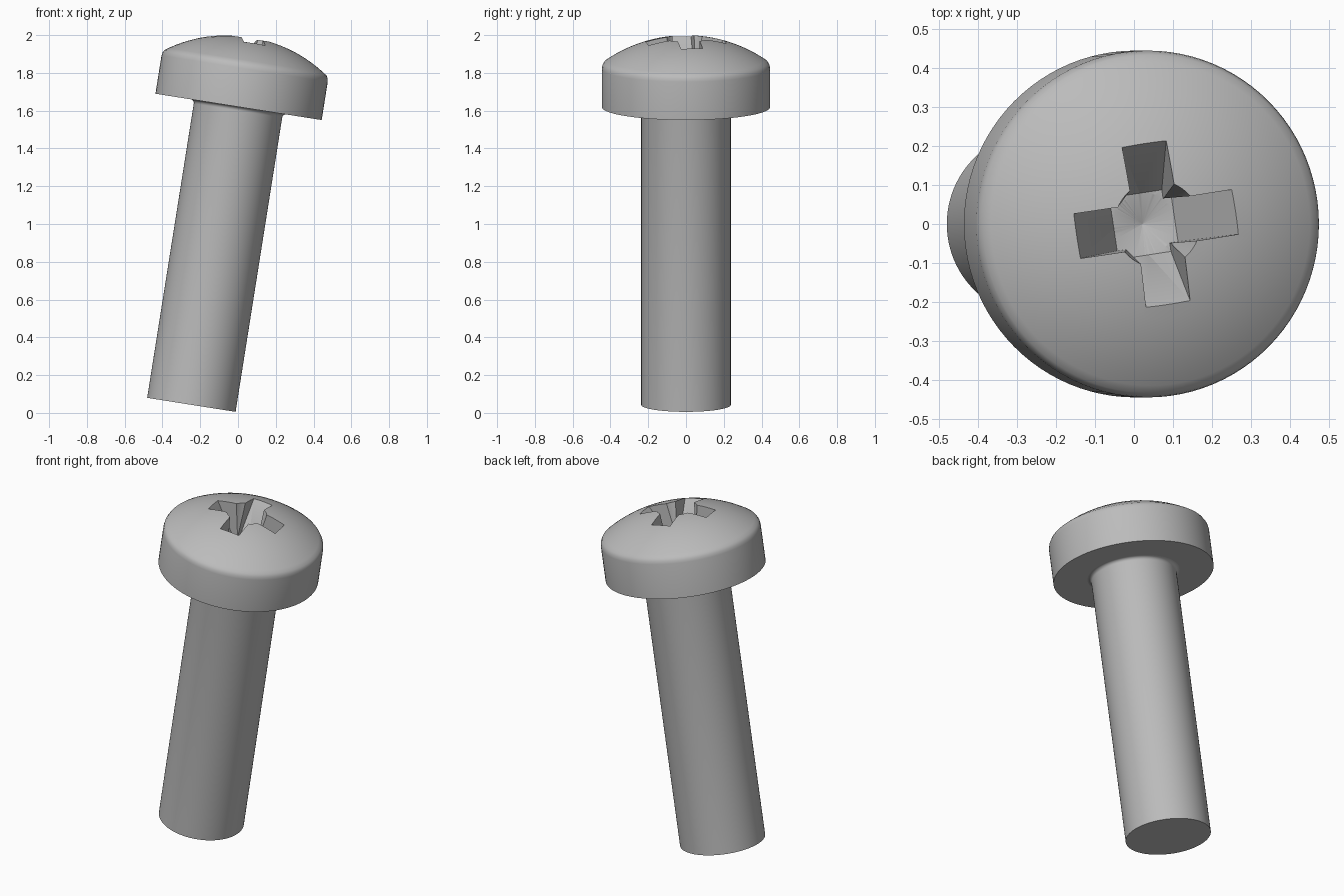
import bpy, bmesh, math
from mathutils import Matrix

cube = bpy.data.objects.get("Cube")
if cube:
    bpy.data.objects.remove(cube, do_unlink=True)

STEPS = 96
HEAD_R, SHANK_R, SHANK_LEN = 0.4455, 0.237, 1.597
DOME_R, DOME_TOP = 0.752, 0.375

# The whole screw leans; local z = 0 is the underside of the head
lean = Matrix.Translation((0.003, 0, 1.62)) @ Matrix.Rotation(math.radians(9), 4, 'Y')
twist = Matrix.Rotation(math.radians(8.6), 4, 'Z')

steel = bpy.data.materials.new("grey steel")
steel.use_nodes = True
steel.diffuse_color = (0.5, 0.5, 0.5, 1)
steel.node_tree.nodes["Principled BSDF"].inputs["Base Color"].default_value = (0.5, 0.5, 0.5, 1)


def make_object(name, bm, matrix):
    bmesh.ops.recalc_face_normals(bm, faces=bm.faces)
    mesh = bpy.data.meshes.new(name)
    bm.to_mesh(mesh)
    bm.free()
    mesh.materials.append(steel)
    obj = bpy.data.objects.new(name, mesh)
    obj.matrix_world = matrix
    bpy.context.collection.objects.link(obj)
    return obj


def lathe(name, profile, matrix=lean):
    """Spin (radius, height) points around z; both ends lie on the axis."""
    bm = bmesh.new()
    verts = [bm.verts.new((r, 0, h)) for r, h in profile]
    edges = [bm.edges.new(pair) for pair in zip(verts, verts[1:])]
    bmesh.ops.spin(bm, geom=verts + edges, axis=(0, 0, 1), cent=(0, 0, 0),
                   angle=math.tau, steps=STEPS, use_merge=True)
    bmesh.ops.remove_doubles(bm, verts=bm.verts, dist=1e-5)
    return make_object(name, bm, matrix)


def slot(name, angle):
    """Bar with sloping ends, used to cut two opposite recess arms."""
    bm = bmesh.new()
    bmesh.ops.create_cube(bm, size=2)
    for v in bm.verts:
        top = v.co.z > 0
        v.co.x *= 0.245 if top else 0.08
        v.co.y *= 0.058
        v.co.z = 0.4 if top else 0.15
    return make_object(name, bm, lean @ twist @ Matrix.Rotation(angle, 4, 'Z'))


def smooth(obj):
    bpy.ops.object.select_all(action='DESELECT')
    obj.select_set(True)
    bpy.context.view_layer.objects.active = obj
    bpy.ops.object.shade_smooth_by_angle(angle=math.radians(30))


# Domed head with a rounded rim
dome = []
for i in range(13):
    r = 0.415 * (1 - i / 12)
    dome.append((r, DOME_TOP - DOME_R + math.sqrt(DOME_R ** 2 - r ** 2)))
rim = [(HEAD_R, 0.205), (0.4425, 0.222), (0.434, 0.237)]
head = lathe("head", [(0, 0), (HEAD_R, 0)] + rim + dome)

# Plain shank with a small fillet beneath the head
fillet = 0.02
neck = [(SHANK_R + fillet * (1 - math.cos(a)), fillet * (math.sin(a) - 1))
        for a in (math.pi / 2 * i / 5 for i in range(6))]
shank = lathe("shank", [(0, -SHANK_LEN), (SHANK_R, -SHANK_LEN)] + neck
              + [(SHANK_R + fillet, 0.01), (0, 0.01)])

# Cross recess: two slots and a tapered centre pit
cutters = [
    slot("recess_slot_a", 0),
    slot("recess_slot_b", math.pi / 2),
    lathe("recess_pit", [(0, 0.12), (0.08, 0.15), (0.116, 0.4), (0, 0.4)], lean @ twist),
]
smooth(head)
bpy.context.view_layer.update()
for cutter in cutters:
    mod = head.modifiers.new(cutter.name, 'BOOLEAN')
    mod.operation = 'DIFFERENCE'
    mod.solver = 'EXACT'
    mod.object = cutter
    bpy.context.view_layer.objects.active = head
    bpy.ops.object.modifier_apply(modifier=mod.name)
    bpy.data.objects.remove(cutter, do_unlink=True)

for part in (head, shank):
    smooth(part)
